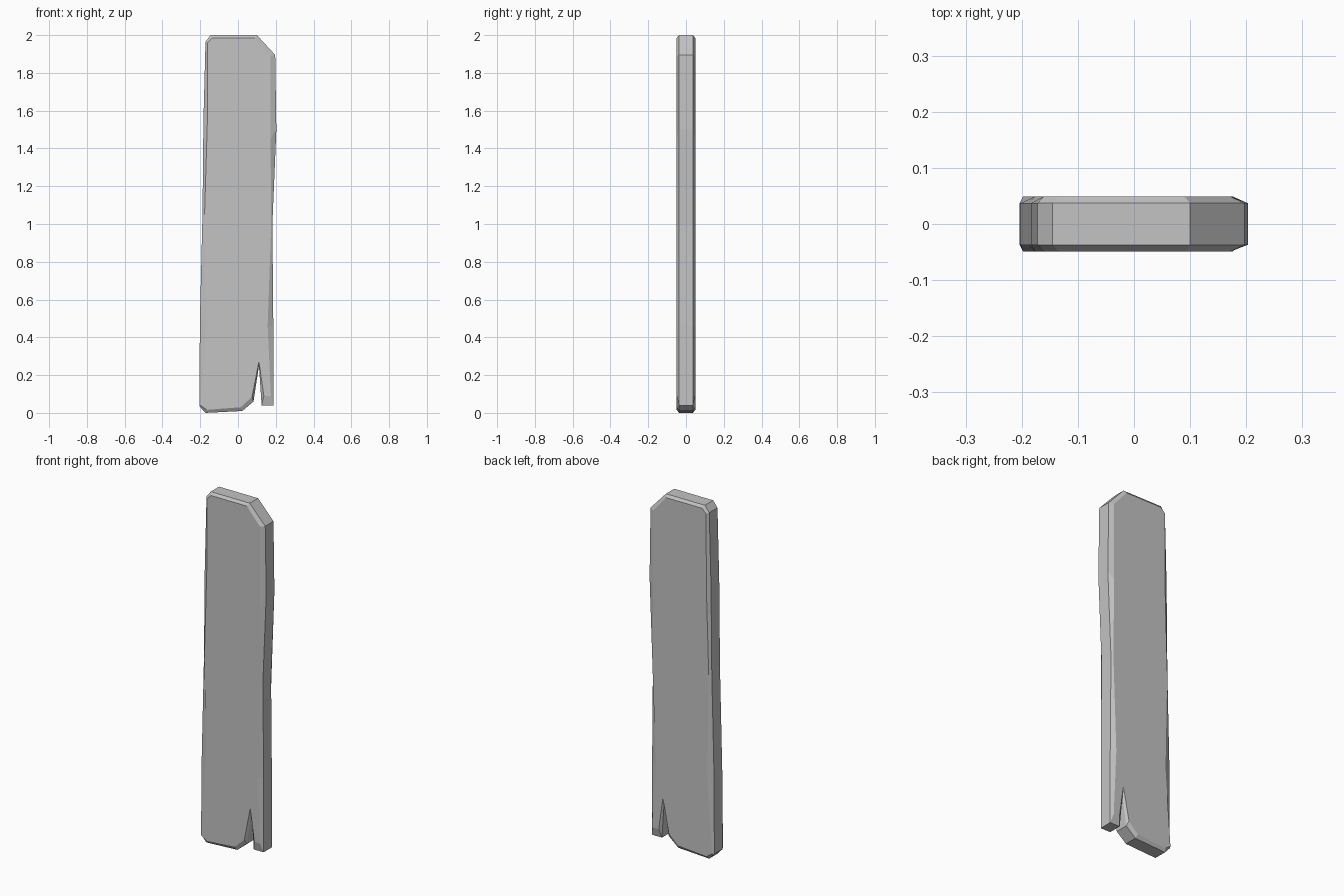
import bpy
import bmesh

cube = bpy.data.objects.get("Cube")
if cube:
    bpy.data.objects.remove(cube, do_unlink=True)

# Weathered grey material
grey = bpy.data.materials.new("plank_grey")
grey.use_nodes = True
colour = (0.55, 0.55, 0.55, 1.0)
grey.diffuse_color = colour
shader = grey.node_tree.nodes["Principled BSDF"]
shader.inputs["Base Color"].default_value = colour
shader.inputs["Roughness"].default_value = 0.8

# Plank outline: rim x, rim z, then the matching chamfered face x, z
OUTLINE = [
    (-0.145, 2.0, -0.135, 1.985),   # clipped top corners
    (0.10, 2.0, 0.09, 1.985),
    (0.197, 1.895, 0.172, 1.89),
    (0.203, 1.5, 0.172, 1.45),      # worn right-hand edge
    (0.182, 1.0, 0.176, 1.0),
    (0.187, 0.46, 0.157, 0.46),
    (0.187, 0.04, 0.174, 0.09),     # narrow prong
    (0.125, 0.04, 0.137, 0.09),
    (0.111, 0.25, 0.111, 0.272),    # tip of the split
    (0.082, 0.06, 0.074, 0.085),
    (0.022, 0.01, 0.015, 0.03),     # broken foot
    (-0.172, 0.0, -0.165, 0.016),
    (-0.204, 0.035, -0.198, 0.04),
    (-0.202, 0.48, -0.166, 0.48),   # worn left-hand edge
    (-0.188, 1.05, -0.177, 1.05),
    (-0.183, 1.55, -0.162, 1.55),
    (-0.172, 1.965, -0.161, 1.96),
]
RIM_Y, FACE_Y = 0.037, 0.049

# Four rings from front to back make the chamfered plank
bm = bmesh.new()
rings = []
for y in (-FACE_Y, -RIM_Y, RIM_Y, FACE_Y):
    ring = []
    for rim_x, rim_z, face_x, face_z in OUTLINE:
        x, z = (face_x, face_z) if abs(y) == FACE_Y else (rim_x, rim_z)
        ring.append(bm.verts.new((x, y, z)))
    rings.append(ring)

count = len(OUTLINE)
for near, far in zip(rings, rings[1:]):
    for i in range(count):
        j = (i + 1) % count
        bm.faces.new((near[i], near[j], far[j], far[i]))
bm.faces.new(rings[0])
bm.faces.new(rings[-1][::-1])
bmesh.ops.recalc_face_normals(bm, faces=bm.faces)

mesh = bpy.data.meshes.new("wooden_plank")
bm.to_mesh(mesh)
bm.free()
mesh.materials.append(grey)
plank = bpy.data.objects.new("wooden_plank", mesh)
bpy.context.collection.objects.link(plank)
